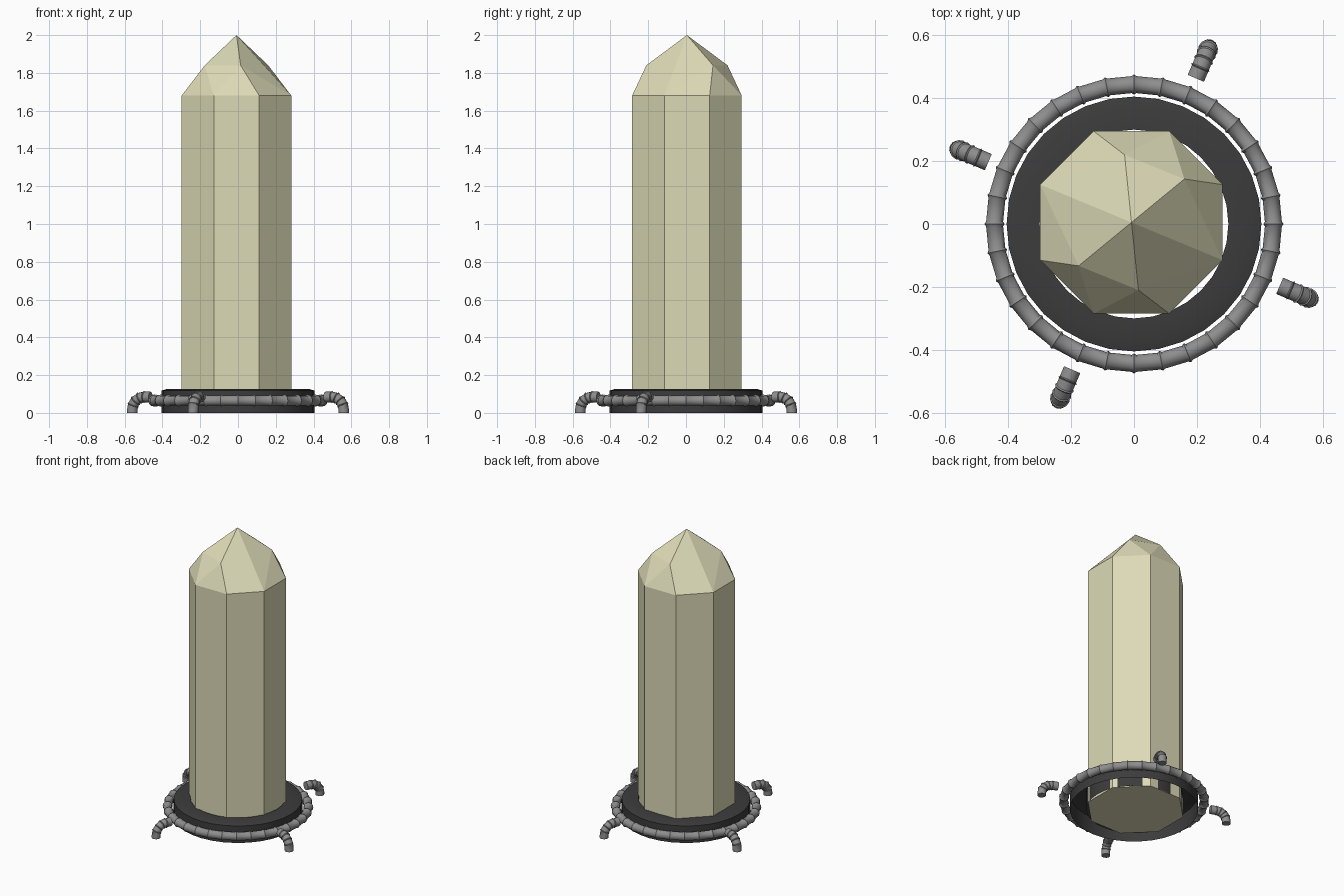
import bpy, bmesh, math
from mathutils import Vector, Matrix

if "Cube" in bpy.data.objects:
    bpy.data.objects.remove(bpy.data.objects["Cube"])


def material(name, rgb):
    m = bpy.data.materials.new(name)
    m.diffuse_color = (*rgb, 1)
    m.use_nodes = True
    m.node_tree.nodes["Principled BSDF"].inputs["Base Color"].default_value = m.diffuse_color
    return m


PALE = material("pale_yellow", (0.72, 0.70, 0.47))
DARK = material("dark_grey", (0.045, 0.045, 0.045))
GREY = material("pipe_grey", (0.27, 0.27, 0.27))


def finish(bm, name, mat, smooth=None, fix=True):
    if fix:
        bmesh.ops.recalc_face_normals(bm, faces=bm.faces)
    me = bpy.data.meshes.new(name)
    bm.to_mesh(me)
    bm.free()
    me.materials.append(mat)
    ob = bpy.data.objects.new(name, me)
    bpy.context.collection.objects.link(ob)
    if smooth:
        bpy.ops.object.select_all(action='DESELECT')
        ob.select_set(True)
        bpy.context.view_layer.objects.active = ob
        bpy.ops.object.shade_smooth_by_angle(angle=math.radians(smooth))
    return ob


# crystal: octagonal prism with an irregular, twofold-symmetric faceted tip
def crystal():
    bm = bmesh.new()
    cx, cy, r = -0.008, 0.005, 0.29 / math.cos(math.pi / 8)

    def ring(z):
        return [bm.verts.new((cx + r * math.cos(a), cy + r * math.sin(a), z))
                for a in (math.pi / 8 + k * math.pi / 4 for k in range(8))]
    low, top = ring(0), ring(1.68)
    bm.faces.new(low[::-1])
    for i in range(8):
        j = (i + 1) % 8
        bm.faces.new((low[i], low[j], top[j], top[i]))
    apex = bm.verts.new((cx, cy, 2.0))
    mids = [bm.verts.new((cx + s * x, cy + s * y, 1.84))
            for s in (1, -1) for x, y in ((0.168, 0.138), (-0.022, 0.215))]
    for h in (0, 1):
        a, b = mids[2 * h], mids[2 * h + 1]
        t = [top[(4 * h + k) % 8] for k in range(8)]
        for f in ((apex, a, b), (a, t[0], t[1]), (a, t[1], b), (b, t[1], t[2]),
                  (b, t[2], t[3]), (apex, b, t[3]),
                  (a, t[7], t[0]), (apex, t[7], a)):
            bm.faces.new(f)
    finish(bm, "crystal", PALE)


# base: round collar, open underneath
def base():
    bm = bmesh.new()
    n = 32
    profile = ((0.405, 0.0), (0.405, 0.118), (0.375, 0.127), (0.30, 0.127), (0.30, 0.0))
    rings = [[bm.verts.new((r * math.cos(k * math.tau / n), r * math.sin(k * math.tau / n), z))
              for k in range(n)] for r, z in profile]
    for p, q in zip(rings, rings[1:]):
        for i in range(n):
            j = (i + 1) % n
            bm.faces.new((p[i], p[j], q[j], q[i]))
    finish(bm, "base", DARK, 20, fix=False)


# sweep round sections of (centre, tangent, side, radius) into a tube
def tube(name, sections, closed):
    bm = bmesh.new()
    n = 12
    rings = []
    for c, t, s, r in sections:
        u = t.cross(s)
        rings.append([bm.verts.new(c + r * (math.cos(k * math.tau / n) * s
                                            + math.sin(k * math.tau / n) * u))
                      for k in range(n)])
    pairs = list(zip(rings, rings[1:]))
    if closed:
        pairs.append((rings[-1], rings[0]))
    else:
        bm.faces.new(rings[0])
        bm.faces.new(rings[-1])
    for p, q in pairs:
        for i in range(n):
            j = (i + 1) % n
            bm.faces.new((p[i], p[j], q[j], q[i]))
    return finish(bm, name, GREY, 35)


# ring pipe: 32 segments with small flared joints
def ring_pipe():
    secs = []
    for k in range(32):
        for off, r in ((-0.09, 0.027), (0, 0.032), (0.09, 0.027)):
            a = (k + off) * math.tau / 32
            d = Vector((math.cos(a), math.sin(a), 0))
            secs.append((d * 0.443 + Vector((0, 0, 0.065)),
                         Vector((-d.y, d.x, 0)), d, r))
    tube("ring_pipe", secs, True)


# foot pipes: four short elbows bending down to the ground
def foot_pipes():
    side = Vector((0, 1, 0))
    bend, mid_r, mid_z = 0.068, 0.540, 0.016
    secs = [(Vector((0.503, 0, 0.084)), Vector((1, 0, 0)), side, 0.028)]
    for k in range(5):
        for off in ((0,) if k == 4 else (-0.02, 0, 0.02)):
            a = math.radians(90 - 22.5 * k) - off * 2
            c = Vector((mid_r + bend * math.cos(a), 0, mid_z + bend * math.sin(a)))
            t = Vector((math.sin(a), 0, -math.cos(a)))
            secs.append((c, t, side, 0.032 if off == 0 and k < 4 else 0.028))
    secs.append((Vector((mid_r + bend, 0, 0)), Vector((0, 0, -1)), side, 0.028))
    for i in range(4):
        ob = tube("foot_pipe_%d" % (i + 1), secs, False)
        ob.matrix_world = Matrix.Rotation(math.radians(67 + 90 * i), 4, 'Z')


crystal()
base()
ring_pipe()
foot_pipes()
